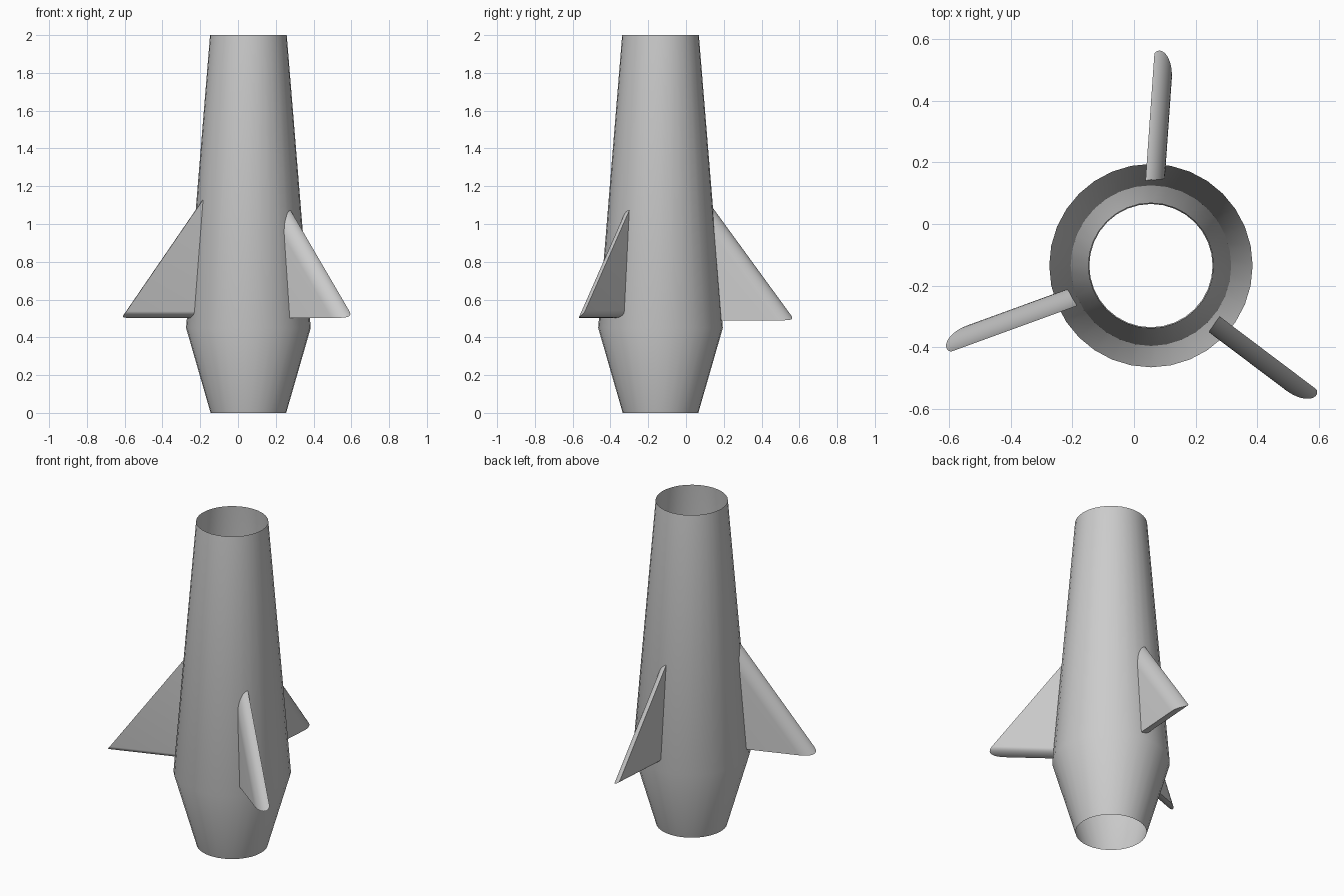
import bpy, bmesh, math
from mathutils import Vector

cube = bpy.data.objects.get("Cube")
if cube:
    bpy.data.objects.remove(cube, do_unlink=True)

grey = bpy.data.materials.new("light_grey")
grey.use_nodes = True
COLOUR = (0.6, 0.6, 0.6, 1)
grey.diffuse_color = COLOUR
grey.node_tree.nodes["Principled BSDF"].inputs["Base Color"].default_value = COLOUR


def finish(bm, name, angle):
    """Turn a bmesh into a smooth-shaded object; edges above the angle stay sharp."""
    mesh = bpy.data.meshes.new(name)
    bm.to_mesh(mesh)
    bm.free()
    mesh.materials.append(grey)
    ob = bpy.data.objects.new(name, mesh)
    bpy.context.collection.objects.link(ob)
    bpy.ops.object.select_all(action='DESELECT')
    ob.select_set(True)
    bpy.context.view_layer.objects.active = ob
    bpy.ops.object.shade_smooth_by_angle(angle=math.radians(angle))
    return ob


def bridge(bm, a, b):
    n = len(a)
    for i in range(n):
        j = (i + 1) % n
        bm.faces.new((a[i], a[j], b[j], b[i]))


# Hull: open tube, widest near the bottom
SIDES = 32
CENTRE = Vector((0.055, -0.135, 0))
bm = bmesh.new()
rings = []
for radius, z in ((0.2, 0), (0.33, 0.45), (0.203, 2)):
    rings.append([bm.verts.new(CENTRE + Vector((radius * math.cos(a), radius * math.sin(a), z)))
                  for a in (math.tau * i / SIDES for i in range(SIDES))])
for low, high in zip(rings, rings[1:]):
    bridge(bm, low, high)
finish(bm, "hull", 60)

# Fins: triangular slices stacked through the thickness; the sloping edge
# rounds off towards one face and the bottom edge towards the other
THICK, ROOT, SLOPE, LAYERS = 0.062, -0.43, 0.73, 16


def quarter(t):
    return 1 - math.sqrt(max(0, 1 - t * t))


def fin(name, tip, heading, base):
    a = math.radians(heading)
    out = Vector((math.cos(a), math.sin(a), 0))
    side = Vector((math.sin(a), -math.cos(a), 0))
    bm = bmesh.new()
    slices = []
    for i in range(LAYERS + 1):
        t = (1 - math.cos(math.pi * i / LAYERS)) / 2
        inset = 0.1 * quarter(t)
        rise = 0.035 * quarter(1 - t)
        outline = ((ROOT, rise),
                   ((0.035 - rise) * SLOPE - inset, rise),
                   (ROOT, 0.035 - (ROOT + inset) / SLOPE))
        slices.append([bm.verts.new(Vector((*tip, base + z)) + out * u + side * THICK * t)
                       for u, z in outline])
    for s, e in zip(slices, slices[1:]):
        bridge(bm, s, e)
    bm.faces.new(slices[0])
    bm.faces.new(slices[-1])
    bmesh.ops.recalc_face_normals(bm, faces=bm.faces)
    finish(bm, name, 35)


fin("back_fin", (0.066, 0.55), 86, 0.49)
fin("right_fin", (-0.59, -0.413), 200, 0.503)
fin("left_fin", (0.59, -0.535), 323, 0.503)
